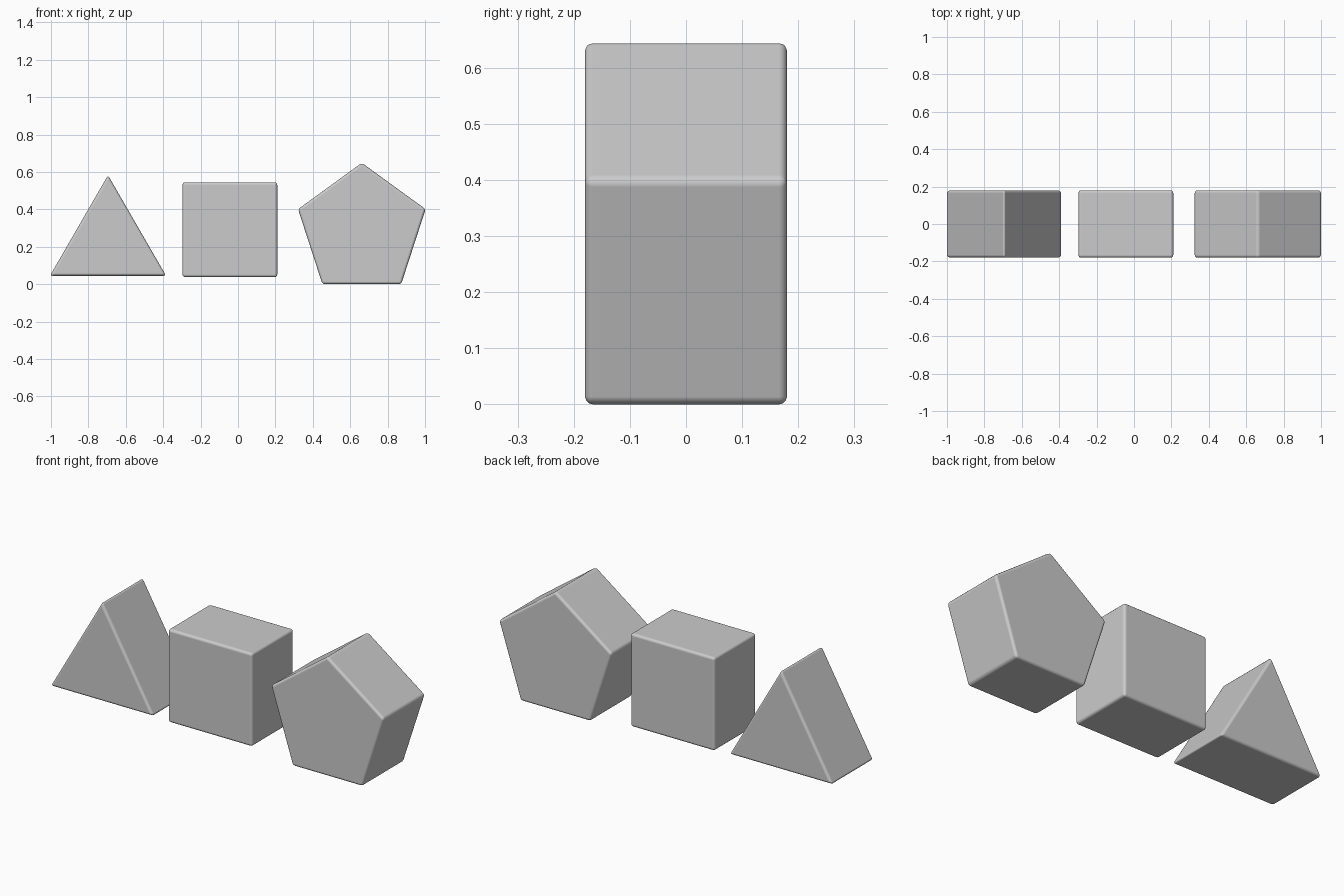
import bpy, bmesh
from math import sin, cos, tau

if "Cube" in bpy.data.objects:
    bpy.data.objects.remove(bpy.data.objects["Cube"])

R = 0.3585      # circumradius shared by all blocks
DEPTH = 0.36    # thickness along y
BEVEL = 0.0144


def prism(name, sides, cx, cz, start=0.25):
    """Regular prism lying along y with softly rounded edges."""
    bm = bmesh.new()
    ring = []
    for i in range(sides):
        a = tau * (start + i / sides)
        ring.append(bm.verts.new((R * cos(a), -DEPTH / 2, R * sin(a))))
    face = bm.faces.new(ring)
    ext = bmesh.ops.extrude_face_region(bm, geom=[face], use_keep_orig=True)
    moved = [g for g in ext["geom"] if isinstance(g, bmesh.types.BMVert)]
    bmesh.ops.translate(bm, verts=moved, vec=(0, DEPTH, 0))
    bmesh.ops.recalc_face_normals(bm, faces=bm.faces[:])
    mesh = bpy.data.meshes.new(name)
    bm.to_mesh(mesh)
    bm.free()
    ob = bpy.data.objects.new(name, mesh)
    bpy.context.collection.objects.link(ob)
    ob.location = (cx, 0, cz)

    # rounded edges, with flat faces kept clean
    mesh.polygons.foreach_set("use_smooth", [True] * len(mesh.polygons))
    bev = ob.modifiers.new("rounded_edges", "BEVEL")
    bev.width = BEVEL
    bev.segments = 3
    bev.limit_method = 'NONE'
    bev.harden_normals = True
    return ob


# three blocks in a row
prism("triangle_block", 3, -0.695, 0.224)
prism("square_block", 4, -0.0435, 0.291, start=0.125)
prism("pentagon_block", 5, 0.662, 0.290)
